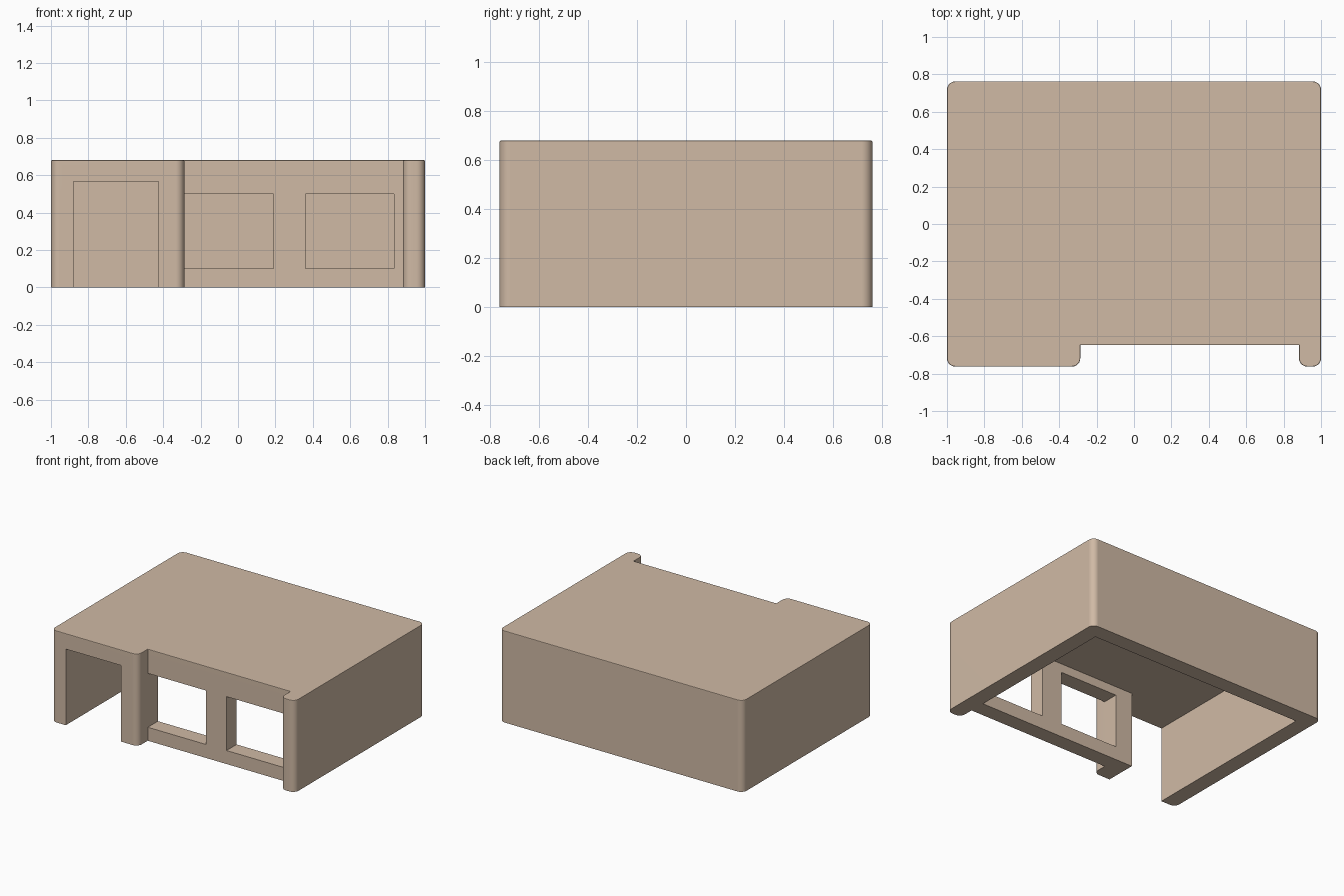
import bpy, bmesh, math

if "Cube" in bpy.data.objects:
    bpy.data.objects.remove(bpy.data.objects["Cube"])


def prism(name, outline, z0, z1, top_bevel=0.0):
    """Extrude an anticlockwise outline from z0 to z1."""
    bm = bmesh.new()
    base = bm.faces.new([bm.verts.new((x, y, z0)) for x, y in outline])
    new = bmesh.ops.extrude_face_region(bm, geom=[base])["geom"]
    top_verts = [g for g in new if isinstance(g, bmesh.types.BMVert)]
    bmesh.ops.translate(bm, verts=top_verts, vec=(0, 0, z1 - z0))
    bmesh.ops.recalc_face_normals(bm, faces=bm.faces)
    if top_bevel:
        rim = [e for e in bm.edges if all(v.co.z > z1 - 1e-5 for v in e.verts)]
        bmesh.ops.bevel(bm, geom=rim, offset=top_bevel, segments=2,
                        profile=0.5, affect='EDGES')
    mesh = bpy.data.meshes.new(name)
    bm.to_mesh(mesh)
    bm.free()
    obj = bpy.data.objects.new(name, mesh)
    bpy.context.collection.objects.link(obj)
    return obj


def corner(x, y, sx, sy, r=0.045, n=6):
    """Rounded outer corner whose outward direction is (sx, sy)."""
    start = math.atan2(sy, sx) - math.pi / 4
    return [(x - sx * r + r * math.cos(start + math.pi / 2 * i / n),
             y - sy * r + r * math.sin(start + math.pi / 2 * i / n))
            for i in range(n + 1)]


def rect(x0, x1, y0, y1):
    return [(x0, y0), (x1, y0), (x1, y1), (x0, y1)]


FRONT, BACK, RECESS = -0.7625, 0.7625, -0.648
HEIGHT, CEILING = 0.68, 0.565

# Outer block with rounded corners and recessed front
outline = (corner(-1, FRONT, -1, -1) + corner(-0.287, FRONT, 1, -1)
           + [(-0.287, RECESS), (0.882, RECESS)]
           + corner(0.882, FRONT, -1, -1) + corner(1, FRONT, 1, -1)
           + corner(1, BACK, 1, 1) + corner(-1, BACK, -1, 1))
shell = prism("building_shell", outline, 0, HEIGHT, 0.006)

# Warm brown finish
brown = bpy.data.materials.new("brown")
brown.diffuse_color = (0.63, 0.49, 0.376, 1)
brown.use_nodes = True
brown.node_tree.nodes["Principled BSDF"].inputs["Base Color"].default_value = brown.diffuse_color
shell.data.materials.append(brown)

# Hollow interior, open below and through the doorway
room = [(-0.88, -0.9), (-0.425, -0.9), (-0.425, -0.53),
        (0.88, -0.53), (0.88, 0.645), (-0.88, 0.645)]
cutters = [prism("interior_cutter", room, -0.1, CEILING)]

# Two front windows
for x0, x1 in ((-0.286, 0.19), (0.36, 0.835)):
    cutters.append(prism("window_cutter", rect(x0, x1, -0.70, -0.45), 0.1, 0.5))

bpy.context.view_layer.objects.active = shell
shell.select_set(True)
for cutter in cutters:
    cutter.hide_render = True
    cutter.data.materials.append(brown)
    mod = shell.modifiers.new("cut", 'BOOLEAN')
    mod.operation = 'DIFFERENCE'
    mod.solver = 'EXACT'
    mod.object = cutter
    bpy.ops.object.modifier_apply(modifier=mod.name)
    bpy.data.objects.remove(cutter)

# Smooth rounded corners while large faces stay flat
bpy.ops.object.shade_smooth_by_angle(angle=math.radians(40))
weighted = shell.modifiers.new("flat_faces", 'WEIGHTED_NORMAL')
weighted.keep_sharp = True
